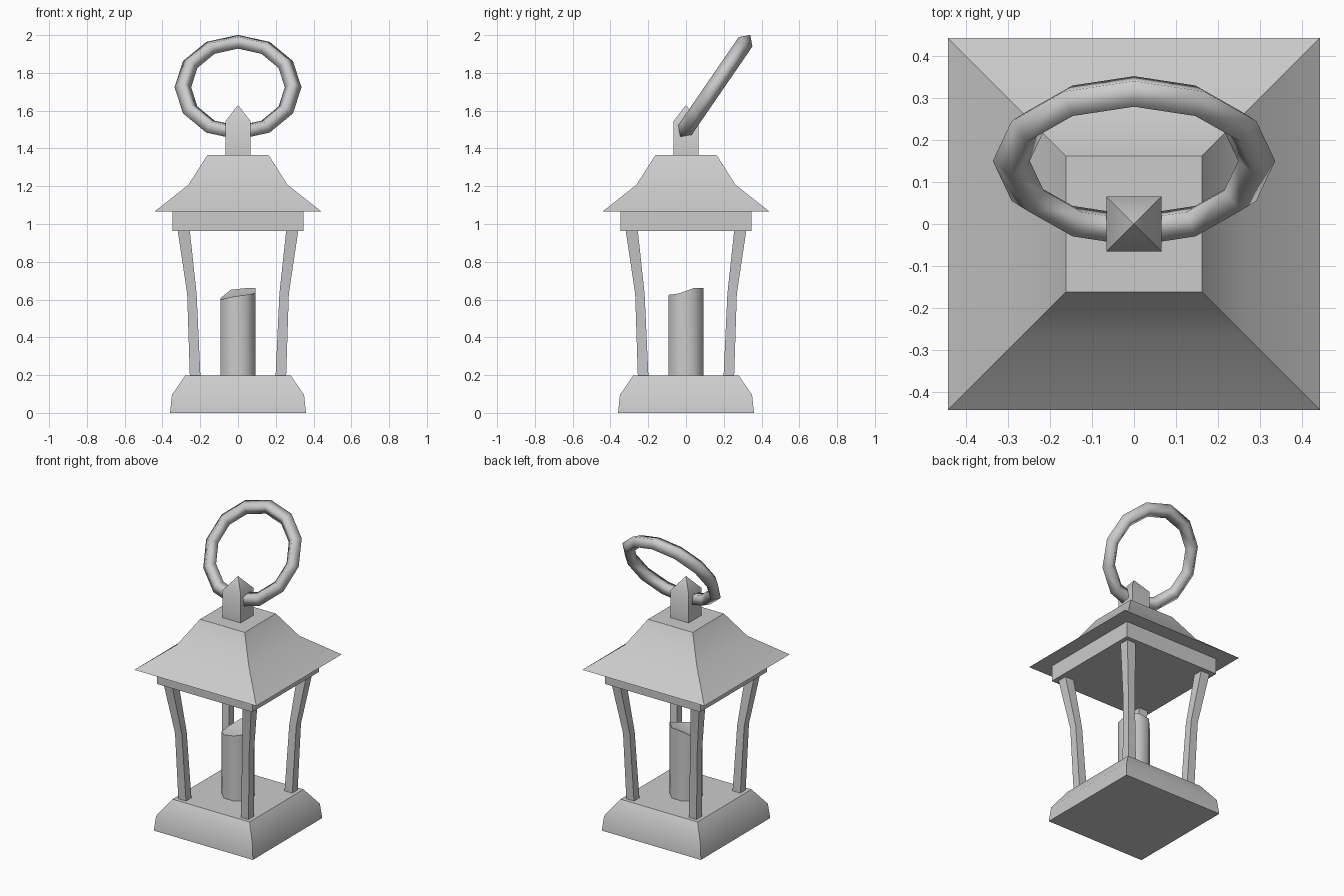
import bpy
import bmesh
from math import radians, cos, sin, pi

if "Cube" in bpy.data.objects:
    bpy.data.objects.remove(bpy.data.objects["Cube"])


def make_object(name, bm, angle=40):
    bmesh.ops.recalc_face_normals(bm, faces=bm.faces)
    me = bpy.data.meshes.new(name)
    bm.to_mesh(me)
    bm.free()
    me.shade_smooth()
    me.set_sharp_from_angle(angle=radians(angle))
    ob = bpy.data.objects.new(name, me)
    bpy.context.collection.objects.link(ob)
    return ob


def bridge(bm, a, b):
    n = len(a)
    for i in range(n):
        j = (i + 1) % n
        bm.faces.new((a[i], a[j], b[j], b[i]))


def square_stack(name, sections, apex=None):
    """Stack of squares (centre offset on both axes, half width, z)."""
    bm = bmesh.new()
    corners = ((-1, -1), (1, -1), (1, 1), (-1, 1))
    rings = [[bm.verts.new((c + h * x, c + h * y, z)) for x, y in corners]
             for c, h, z in sections]
    bm.faces.new(rings[0][::-1])
    for a, b in zip(rings, rings[1:]):
        bridge(bm, a, b)
    if apex is None:
        bm.faces.new(rings[-1])
    else:
        tip = bm.verts.new((0, 0, apex))
        for i in range(4):
            bm.faces.new((rings[-1][i], rings[-1][(i + 1) % 4], tip))
    return make_object(name, bm)


# Base, eave frame, flared roof and pointed finial
square_stack("base", [(0, 0.36, 0.0), (0, 0.35, 0.095), (0, 0.28, 0.197)])
square_stack("eave_frame", [(0, 0.347, 0.962), (0, 0.347, 1.065)])
square_stack("roof", [(0, 0.443, 1.065), (0, 0.262, 1.208), (0, 0.162, 1.365)])
square_stack("finial", [(0, 0.066, 1.365), (0, 0.066, 1.545)], apex=1.63)

# Four curved corner posts, mirrored on both axes
posts = square_stack("corner_posts", [(0.227, 0.028, 0.195),
                                      (0.244, 0.025, 0.63),
                                      (0.287, 0.032, 0.964)])
mirror = posts.modifiers.new("mirror", 'MIRROR')
mirror.use_axis = (True, True, False)

# Candle with an unevenly melted, slightly dished top
bm = bmesh.new()
heights = (0.66, 0.66, 0.652, 0.608, 0.60, 0.613, 0.625, 0.632)


def candle_ring(radius, zs):
    return [bm.verts.new((radius * cos((i + 0.5) * pi / 4),
                          radius * sin((i + 0.5) * pi / 4), z))
            for i, z in enumerate(zs)]


bottom = candle_ring(0.1, [0.195] * 8)
rim = candle_ring(0.1, heights)
bm.faces.new(bottom[::-1])
bridge(bm, bottom, rim)
centre = bm.verts.new((0, 0, 0.62))
for i in range(8):
    bm.faces.new((rim[i], rim[(i + 1) % 8], centre))
make_object("candle", bm, 50)

# Tilted carrying ring
bpy.ops.mesh.primitive_torus_add(major_segments=12, minor_segments=4,
                                 major_radius=0.292, minor_radius=0.044,
                                 location=(0, 0.15, 1.724),
                                 rotation=(radians(55.5), 0, 0))
ring = bpy.context.object
ring.name = "carrying_ring"
ring.data.shade_smooth()
